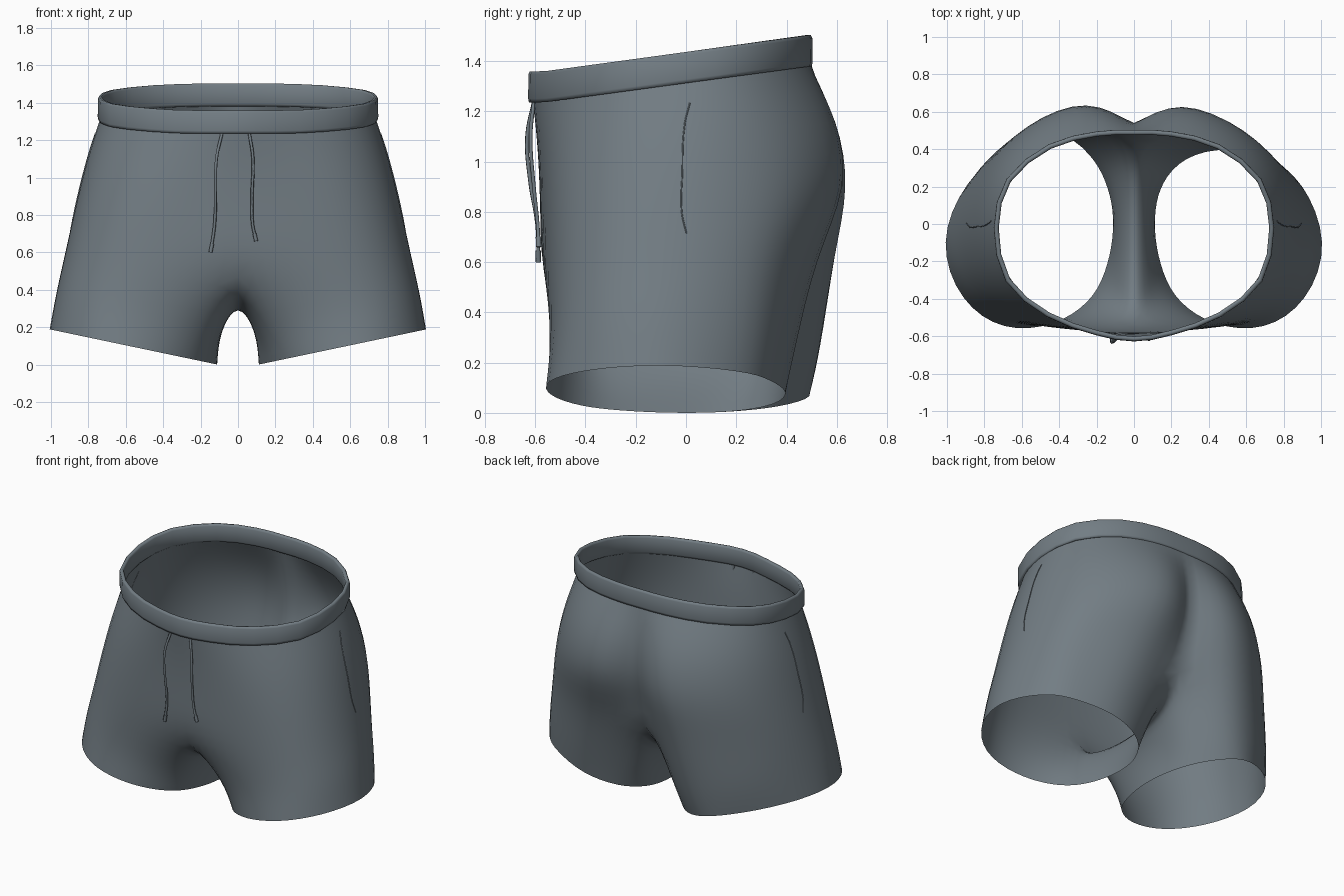
import bpy, bmesh
from mathutils import Vector

if "Cube" in bpy.data.objects:
    bpy.data.objects.remove(bpy.data.objects["Cube"])

cloth = bpy.data.materials.new("slate_cloth")
cloth.diffuse_color = (.17, .205, .23, 1)
cloth.use_nodes = True
cloth.node_tree.nodes["Principled BSDF"].inputs["Base Color"].default_value = cloth.diffuse_color


def make_object(name, verts, faces):
    me = bpy.data.meshes.new(name)
    me.from_pydata([tuple(v) for v in verts], [], faces)
    me.materials.append(cloth)
    ob = bpy.data.objects.new(name, me)
    bpy.context.collection.objects.link(ob)
    for p in me.polygons:
        p.use_smooth = True
    return ob


def cord(name, pts, radius):
    cu = bpy.data.curves.new(name, 'CURVE')
    cu.dimensions = '3D'
    cu.bevel_depth = radius
    cu.bevel_resolution = 1
    cu.resolution_u = 5
    cu.use_fill_caps = True
    cu.materials.append(cloth)
    sp = cu.splines.new('BEZIER')
    sp.bezier_points.add(len(pts) - 1)
    for bp, p in zip(sp.bezier_points, pts):
        bp.co = p
        bp.handle_left_type = bp.handle_right_type = 'AUTO'
    ob = bpy.data.objects.new(name, cu)
    bpy.context.collection.objects.link(ob)


# half outlines (x, y), from centre front round the hip to centre back
waist = [(0, -.615), (.2, -.582), (.46, -.485), (.675, -.3), (.737, -.02), (.67, .235), (.45, .415), (.2, .482), (0, .49)]
hip = [(0, -.59), (.24, -.58), (.54, -.52), (.77, -.32), (.835, -.01), (.75, .3), (.52, .53), (.22, .645), (0, .54)]
seat = [(0, -.58), (.28, -.575), (.62, -.53), (.84, -.33), (.898, -.02), (.8, .31), (.58, .55), (.24, .705), (0, .535)]
fork = [(0, -.58), (.27, -.57), (.66, -.54), (.89, -.36), (.958, -.05), (.86, .27), (.6, .52), (.28, .645), (0, .43)]
# the leg rings run on round the inner thigh back to the front
thigh = [(.14, -.39), (.34, -.53), (.68, -.555), (.92, -.39), (1.01, -.08), (.88, .27), (.63, .5), (.34, .57), (.15, .38),
         (.11, .25), (.1, .08), (.1, -.1), (.11, -.26)]
hem = [(.23, -.42), (.43, -.55), (.7, -.575), (.93, -.42), (1.05, -.1), (.91, .23), (.65, .45), (.42, .53), (.22, .37),
       (.145, .22), (.11, .08), (.11, -.08), (.15, -.26)]
crotch = [(0, .3, .44), (0, .08, .35), (0, -.2, .34), (0, -.43, .4)]
# the back of the right leg is pulled in by a fold: replaces columns 5 onward
folds = {2: [(.8, .31), (.61, .53)],
         3: [(.85, .27), (.69, .4), (.34, .565)],
         4: [(.88, .27), (.72, .36), (.45, .47), (.17, .36)],
         5: [(.9, .24), (.75, .33), (.5, .42), (.26, .36)]}
heights = [lambda x, y: 1.335 + .136 * y, lambda x, y: 1.1 + .1 * y, lambda x, y: .83 + .1 * y,
           lambda x, y: .57 + .1 * y, lambda x, y: .15 + .23 * x, lambda x, y: max(0, .21 * (x - .11))]


# shorts body: right and left halves joined on the centre seam, then subdivided
verts, faces = [], []
for side in (1, -1):
    start = []
    for k, ring in enumerate((waist, hip, seat, fork, thigh, hem)):
        ring = list(ring)
        if k == 0:                               # pass just into the waistband
            ring = [(x * 1.022, y * 1.01) for x, y in ring]
        if side == 1 and k in folds:
            ring[5:5 + len(folds[k])] = folds[k]
        start.append(len(verts))
        verts += [(side * x, y, heights[k](x, y)) for x, y in ring]
        if k == 3:
            verts += crotch
    for k in range(5):
        a, b = start[k], start[k + 1]
        for i in range(8 if k < 3 else 13):
            j = (i + 1) % 13
            f = (a + i, b + i, b + j, a + j)
            faces.append(f if side == -1 else f[::-1])
body = make_object("shorts_body", verts, faces)
bm = bmesh.new()
bm.from_mesh(body.data)
bmesh.ops.remove_doubles(bm, verts=bm.verts, dist=.0005)
bmesh.ops.recalc_face_normals(bm, faces=bm.faces)
crease = bm.edges.layers.float.new('crease_edge')
for e in bm.edges:                               # sharp seam down the back
    if all(abs(v.co.x) < .001 and v.co.y > .4 for v in e.verts) and not e.is_boundary:
        e[crease] = .7
bm.to_mesh(body.data)
bm.free()
ss = body.modifiers.new("subdivide", 'SUBSURF')
ss.levels = ss.render_levels = 2

# waistband: closed cross-section swept round the waist outline
full = waist + [(-x, y) for x, y in waist[-2:0:-1]]
loop = []
for i in range(len(full)):                       # smooth the outline
    p0, p1, p2, p3 = [Vector(full[(i + d) % len(full)]) for d in (-1, 0, 1, 2)]
    for t in (0, .5):
        loop.append(.5 * (2 * p1 + (p2 - p0) * t + (2 * p0 - 5 * p1 + 4 * p2 - p3) * t * t
                          + (3 * p1 - p0 - 3 * p2 + p3) * t ** 3))
section = [(-.006, .002), (.01, 0), (.013, .015), (.012, .112), (.006, .124), (-.008, .124), (-.014, .112), (-.014, .015)]
bv, bf = [], []
n, m = len(loop), len(section)
for i, p in enumerate(loop):
    t = loop[(i + 1) % n] - loop[i - 1]
    out = Vector((t.y, -t.x)).normalized()
    for o, h in section:
        q = p + out * o
        bv.append((q.x, q.y, max(1.235, 1.312 + .138 * p.y) + h))
    for j in range(m):
        i2, j2 = (i + 1) % n, (j + 1) % m
        bf.append((i * m + j, i2 * m + j, i2 * m + j2, i * m + j2))
make_object("waistband", bv, bf)

# drawstrings hanging from the front of the band, with tipped ends
cord("drawstring_left", [(-.085, -.605, 1.24), (-.115, -.632, 1.1), (-.12, -.62, .92), (-.125, -.592, .75),
                         (-.145, -.587, .61)], .008)
cord("drawstring_right", [(.06, -.605, 1.24), (.08, -.618, 1.1), (.075, -.605, .9), (.078, -.59, .75),
                          (.095, -.586, .67)], .008)
cord("drawstring_tip_left", [(-.138, -.588, .645), (-.147, -.587, .6)], .011)
cord("drawstring_tip_right", [(.088, -.587, .7), (.097, -.586, .66)], .011)

# pocket seams laid on the side of the body
dg = bpy.context.evaluated_depsgraph_get()
ev = body.evaluated_get(dg)
for s, name in ((1, "pocket_seam_right"), (-1, "pocket_seam_left")):
    pts = []
    for y, z in ((.015, 1.23), (-.005, 1.15), (-.015, .95), (-.015, .8), (.005, .72)):
        hit, loc, nor, idx = ev.closest_point_on_mesh(Vector((s * (1.16 - .33 * z), y, z)))
        pts.append(loc + nor * .001)
    cord(name, pts, .003)
